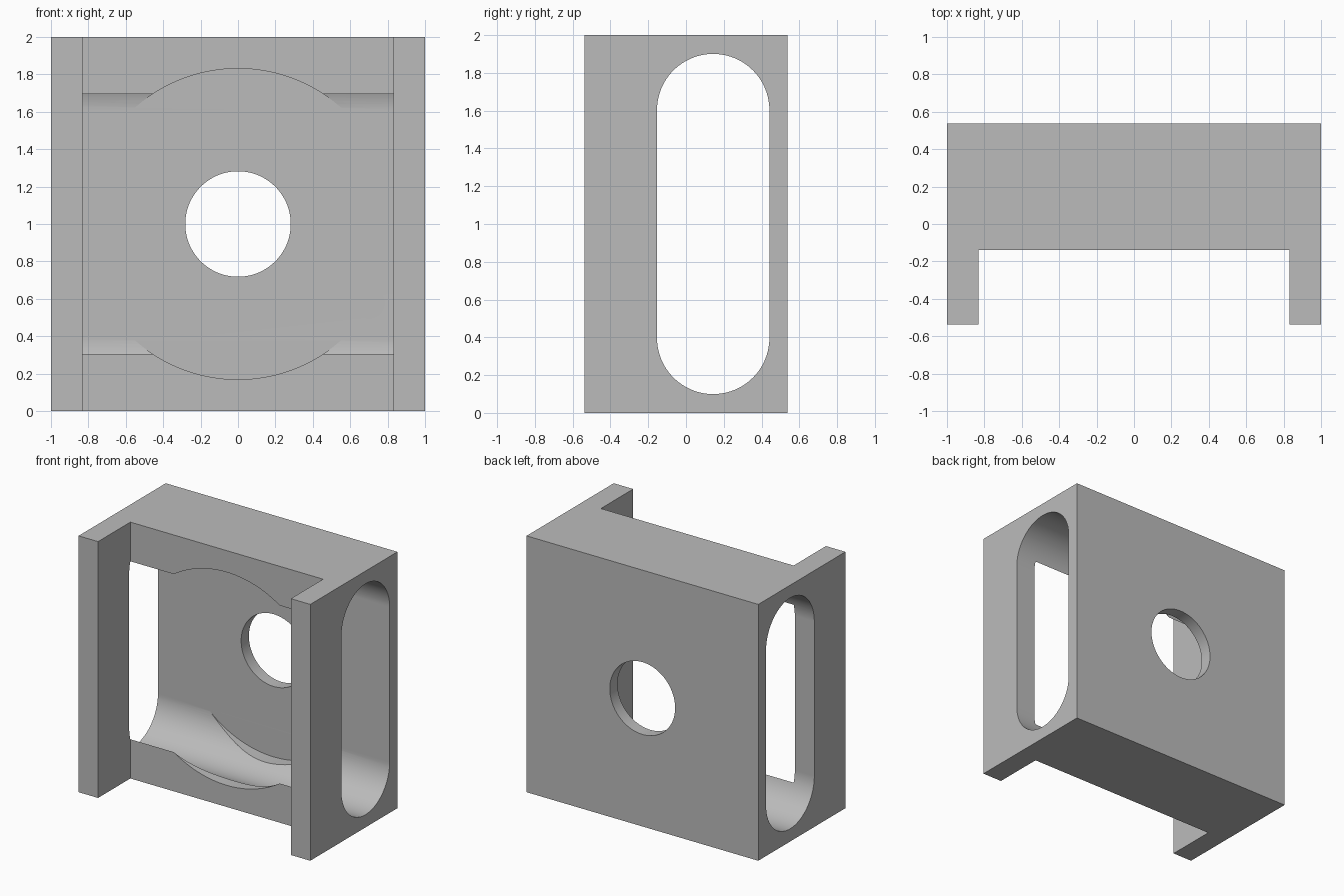
import bpy, bmesh, math
from mathutils import Matrix, Vector

cube = bpy.data.objects.get("Cube")
if cube:
    bpy.data.objects.remove(cube, do_unlink=True)

HALF_DEPTH = 0.537
SLOT_Y, SLOT_R = 0.144, 0.2975
SLOT_LOW, SLOT_HIGH = 0.397, 1.603
BORE_R, BORE_END = 0.831, 0.441
STEPS = 48


def add_object(name, bm):
    bmesh.ops.recalc_face_normals(bm, faces=bm.faces)
    mesh = bpy.data.meshes.new(name)
    bm.to_mesh(mesh)
    bm.free()
    obj = bpy.data.objects.new(name, mesh)
    bpy.context.collection.objects.link(obj)
    return obj


def box(name, low, high):
    low, high = Vector(low), Vector(high)
    bm = bmesh.new()
    size = Matrix.Diagonal((high - low).to_4d())
    bmesh.ops.create_cube(bm, size=1, matrix=Matrix.Translation((low + high) / 2) @ size)
    return add_object(name, bm)


def bore(name, radius, y0, y1):
    bm = bmesh.new()
    place = Matrix.Translation((0, (y0 + y1) / 2, 1)) @ Matrix.Rotation(math.pi / 2, 4, "X")
    bmesh.ops.create_cone(bm, cap_ends=True, segments=4 * STEPS, radius1=radius,
                          radius2=radius, depth=y1 - y0, matrix=place)
    return add_object(name, bm)


def slot(name):
    # Rounded slot outline, pushed across the whole width
    bm = bmesh.new()
    verts = []
    for centre, start in ((SLOT_HIGH, 0), (SLOT_LOW, math.pi)):
        for i in range(STEPS + 1):
            a = start + math.pi * i / STEPS
            verts.append(bm.verts.new((-1.5, SLOT_Y + SLOT_R * math.cos(a),
                                       centre + SLOT_R * math.sin(a))))
    face = bm.faces.new(verts)
    result = bmesh.ops.extrude_face_region(bm, geom=[face])
    moved = [v for v in result["geom"] if isinstance(v, bmesh.types.BMVert)]
    bmesh.ops.translate(bm, verts=moved, vec=(3, 0, 0))
    return add_object(name, bm)


# Solid block
body = box("bracket_body", (-1, -HALF_DEPTH, 0), (1, HALF_DEPTH, 2))
bpy.context.view_layer.objects.active = body
body.select_set(True)

# Front channel, side slot, blind round pocket and through hole
cutters = [
    box("front_channel_cutter", (-0.832, -1, -0.5), (0.832, -0.139, 2.5)),
    slot("side_slot_cutter"),
    bore("round_pocket_cutter", BORE_R, -0.8, BORE_END),
    bore("centre_hole_cutter", 0.282, -0.9, 0.9),
]
for cutter in cutters:
    cutter.hide_render = True
    mod = body.modifiers.new(cutter.name, "BOOLEAN")
    mod.operation = "DIFFERENCE"
    mod.solver = "EXACT"
    mod.object = cutter
    bpy.ops.object.modifier_apply(modifier=mod.name)
    bpy.data.objects.remove(cutter, do_unlink=True)

# Smooth curved walls, crisp edges, flat planes
for obj in bpy.context.selected_objects:
    obj.select_set(obj == body)
bpy.ops.object.shade_smooth_by_angle(angle=math.radians(25))
weighted = body.modifiers.new("even_shading", "WEIGHTED_NORMAL")
weighted.keep_sharp = True

# Plain grey
grey = bpy.data.materials.new("plain_grey")
grey.use_nodes = True
grey.diffuse_color = (0.5, 0.5, 0.5, 1)
grey.node_tree.nodes["Principled BSDF"].inputs["Base Color"].default_value = (0.5, 0.5, 0.5, 1)
body.data.materials.clear()
body.data.materials.append(grey)
